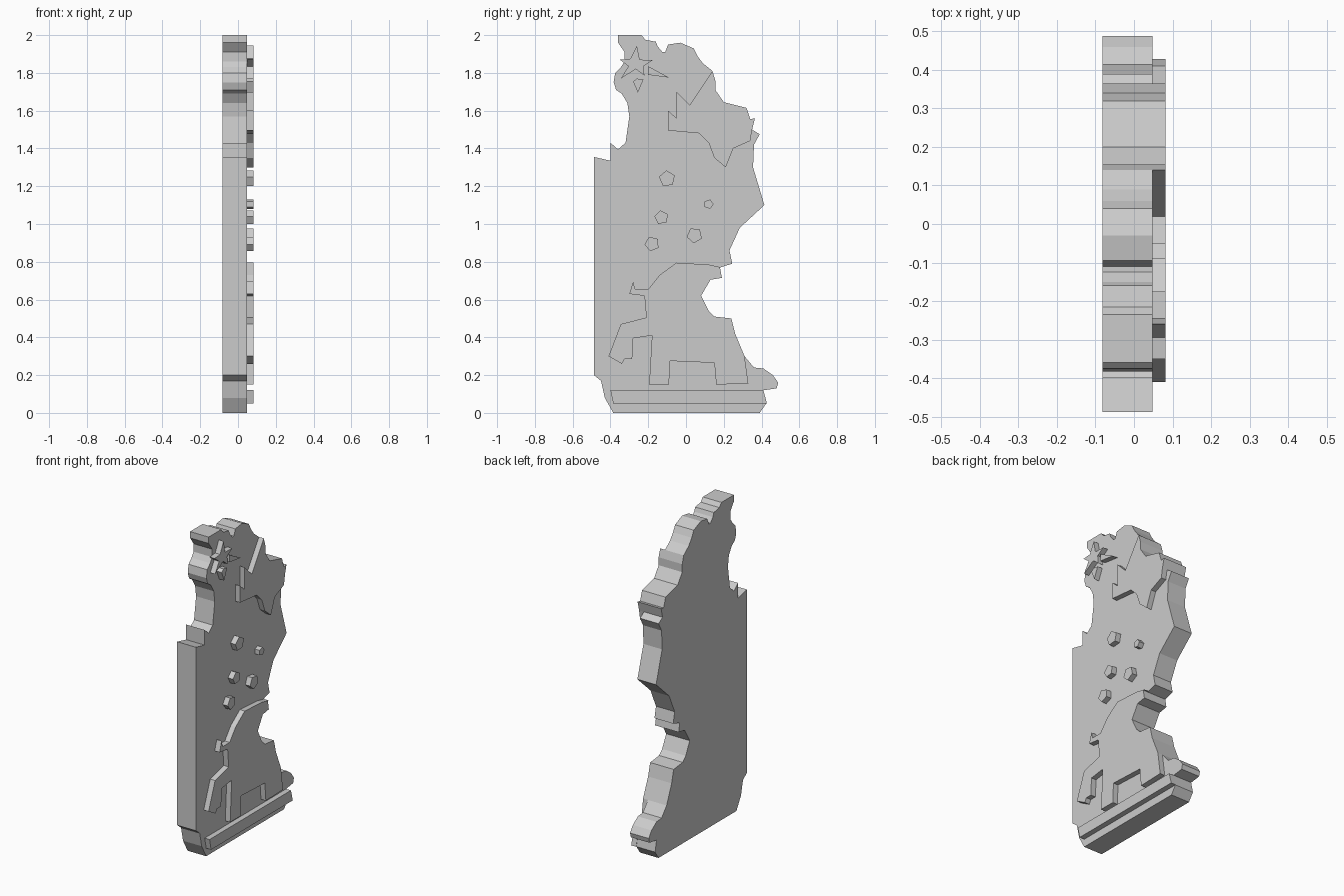
import bpy, bmesh, math

BACK, FRONT, RAISED = -0.082, 0.048, 0.082


def plate(name, outline, x0, x1):
    """Extrude a closed (y, z) outline from x0 to x1."""
    bm = bmesh.new()
    face = bm.faces.new([bm.verts.new((x0, y, z)) for y, z in outline])
    ext = bmesh.ops.extrude_face_region(bm, geom=[face])
    moved = [v for v in ext["geom"] if isinstance(v, bmesh.types.BMVert)]
    bmesh.ops.translate(bm, verts=moved, vec=(x1 - x0, 0, 0))
    bmesh.ops.recalc_face_normals(bm, faces=bm.faces)
    mesh = bpy.data.meshes.new(name)
    bm.to_mesh(mesh)
    bm.free()
    obj = bpy.data.objects.new(name, mesh)
    bpy.context.collection.objects.link(obj)
    return obj


def relief(name, outline):
    return plate(name, outline, FRONT, RAISED)


# Silhouette sections, counter-clockwise from the bottom left
foot = [(-.385, 0), (.39, 0), (.425, .05), (.41, .12), (.48, .13), (.488, .16),
        (.46, .20), (.41, .235), (.36, .24)]
haunch = [(.31, .30), (.26, .42), (.24, .50), (.15, .51), (.12, .54),
          (.08, .62), (.13, .705), (.19, .715), (.18, .77)]
chest = [(.245, .79), (.23, .86), (.285, .98), (.415, 1.10), (.355, 1.30),
         (.36, 1.42), (.39, 1.475)]
snout = [(.35, 1.50), (.365, 1.56), (.34, 1.555), (.32, 1.615), (.20, 1.645),
         (.155, 1.71), (.155, 1.76), (.14, 1.81)]
crown = [(.09, 1.85), (.06, 1.89), (.04, 1.93), (-.03, 1.96), (-.095, 1.95),
         (-.11, 1.91), (-.125, 1.91), (-.15, 1.94), (-.16, 1.965),
         (-.215, 1.975), (-.235, 2.0), (-.36, 2.0), (-.36, 1.96)]
nape = [(-.325, 1.91), (-.325, 1.86), (-.345, 1.83), (-.375, 1.80),
        (-.383, 1.75), (-.37, 1.71), (-.34, 1.69), (-.31, 1.64),
        (-.30, 1.57), (-.32, 1.43), (-.36, 1.395), (-.40, 1.43),
        (-.40, 1.335), (-.488, 1.355), (-.488, .20), (-.45, .17), (-.43, .08)]
plate("slab", foot + haunch + chest + snout + crown + nape, BACK, FRONT)

# Raised head panel, sharing the silhouette edge
relief("head_panel", snout + [
    (.02, 1.63), (-.05, 1.70), (-.05, 1.56), (-.095, 1.60), (-.095, 1.495),
    (.07, 1.48), (.12, 1.43), (.15, 1.35), (.21, 1.30), (.25, 1.40),
    (.34, 1.44)])

# Raised animal body at the foot
relief("lower_body", haunch + [
    (.19, .77), (.12, .785), (-.05, .795), (-.14, .73), (-.20, .655), (-.27, .655),
    (-.28, .695), (-.30, .63), (-.22, .62), (-.21, .505), (-.345, .47),
    (-.41, .30), (-.34, .26), (-.325, .285), (-.285, .285), (-.28, .395),
    (-.18, .41), (-.195, .15), (-.09, .15), (-.085, .275), (.15, .265),
    (.16, .15), (.33, .155)])

# Base strip
relief("base_strip", [(-.40, .12), (.41, .12), (.428, .05), (-.385, .05)])

# Star and its loose rays
relief("star", [(-.26, 1.945), (-.245, 1.87), (-.175, 1.868), (-.225, 1.835),
                (-.22, 1.785), (-.265, 1.82), (-.345, 1.77), (-.305, 1.835),
                (-.35, 1.87), (-.295, 1.875)])
relief("star_ray_right", [(-.20, 1.835), (-.09, 1.775), (-.20, 1.79)])
relief("star_ray_bottom", [(-.26, 1.77), (-.225, 1.765), (-.255, 1.695), (-.28, 1.755)])

# Scattered pentagonal spots: y, z, radius, first-corner angle
spots = [(-.10, 1.24, .044, 95), (.12, 1.105, .026, 0), (-.13, 1.035, .038, 100),
         (.045, .94, .042, 120), (-.18, .895, .04, 40)]
for i, (y, z, r, a) in enumerate(spots):
    angles = [math.radians(a + 72 * k) for k in range(5)]
    relief(f"spot_{i + 1}", [(y + r * math.cos(t), z + r * math.sin(t)) for t in angles])
